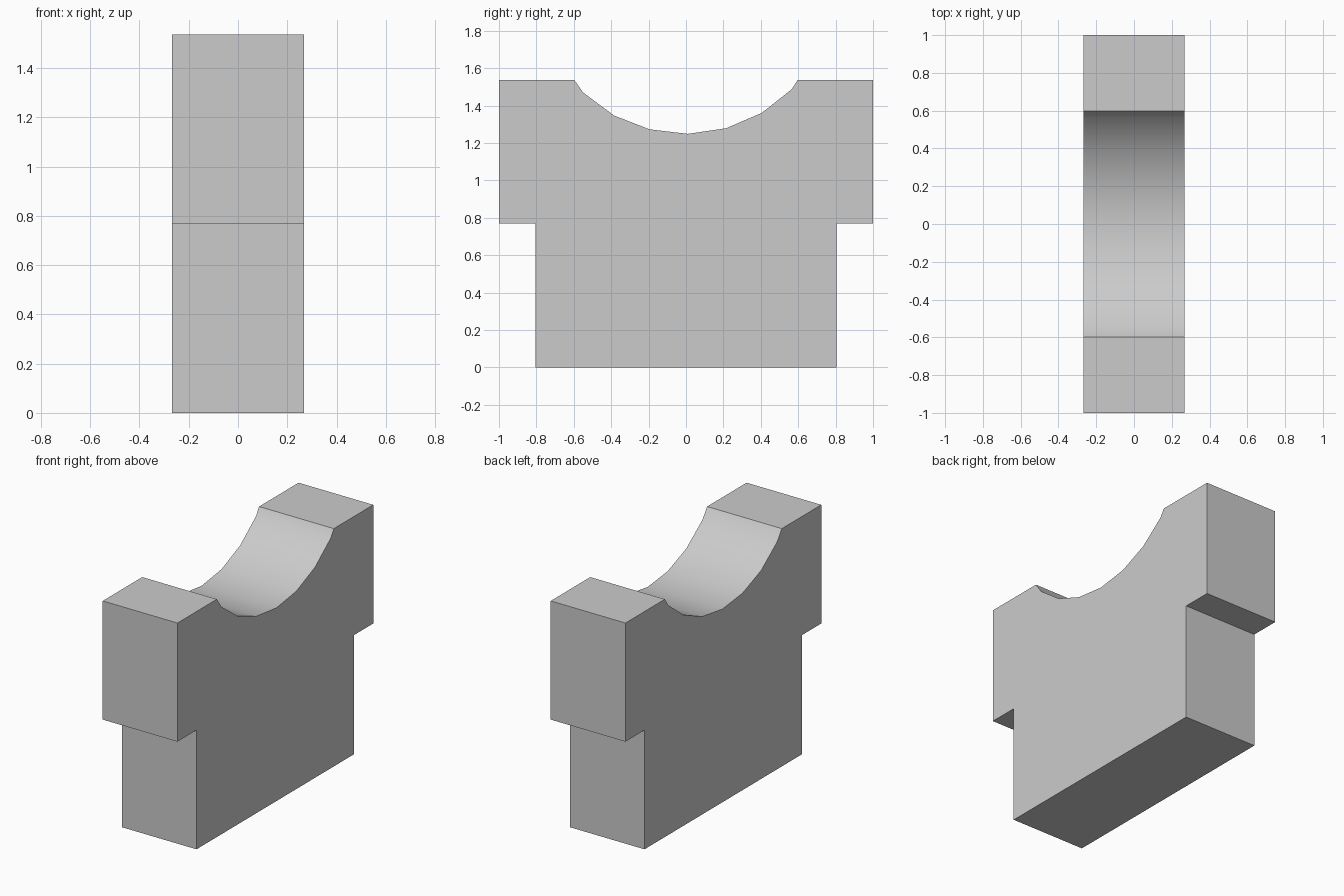
import bpy
import bmesh
import math

if "Cube" in bpy.data.objects:
    bpy.data.objects.remove(bpy.data.objects["Cube"], do_unlink=True)

HALF_WIDTH = 0.267
TOP = 1.537
STEP = 0.77

# Plain grey material
grey = bpy.data.materials.new("plain_grey")
grey.use_nodes = True
colour = (0.6, 0.6, 0.6, 1)
grey.diffuse_color = colour
grey.node_tree.nodes["Principled BSDF"].inputs["Base Color"].default_value = colour

# Side profile: stepped block with a faceted round saddle in the top
saddle = [(0.597, TOP), (0.565, 1.487), (0.405, 1.361), (0.215, 1.279), (0.01, 1.249),
          (-0.195, 1.273), (-0.385, 1.347), (-0.55, 1.47), (-0.597, TOP)]
profile = [(-1, TOP), (-1, STEP), (-0.805, STEP), (-0.805, 0),
           (0.805, 0), (0.805, STEP), (1, STEP), (1, TOP)] + saddle

# Extrude the profile across the width
bm = bmesh.new()
side = bm.faces.new([bm.verts.new((-HALF_WIDTH, y, z)) for y, z in profile])
extruded = bmesh.ops.extrude_face_region(bm, geom=[side])["geom"]
moved = [v for v in extruded if isinstance(v, bmesh.types.BMVert)]
bmesh.ops.translate(bm, verts=moved, vec=(2 * HALF_WIDTH, 0, 0))
bmesh.ops.recalc_face_normals(bm, faces=bm.faces)
mesh = bpy.data.meshes.new("saddle_block")
bm.to_mesh(mesh)
bm.free()
mesh.materials.append(grey)

block = bpy.data.objects.new("saddle_block", mesh)
bpy.context.collection.objects.link(block)

# Smooth the saddle, keep the block edges sharp
bpy.ops.object.select_all(action="DESELECT")
block.select_set(True)
bpy.context.view_layer.objects.active = block
bpy.ops.object.shade_smooth_by_angle(angle=math.radians(30))
